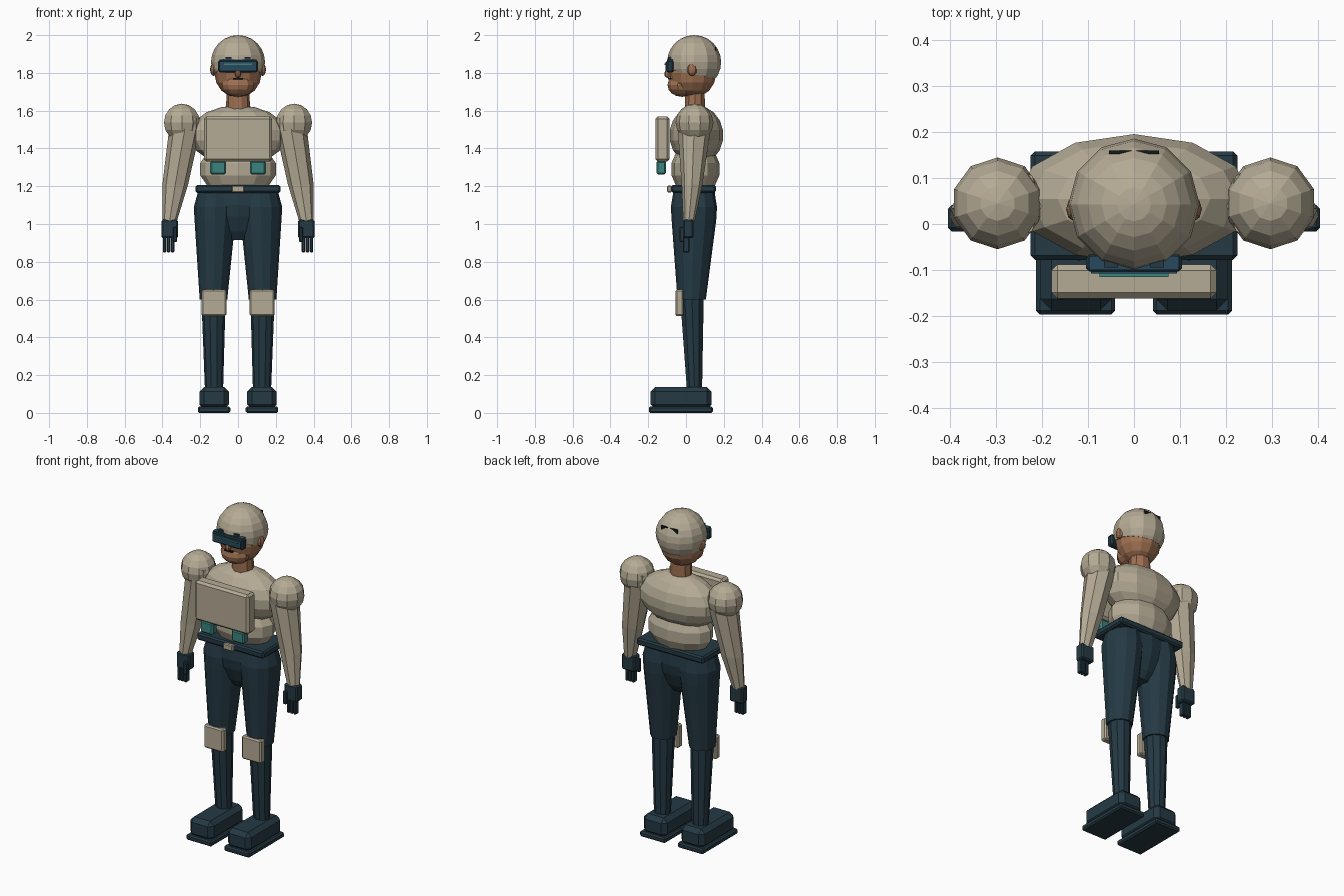
import bpy, bmesh, math
from mathutils import Vector

if "Cube" in bpy.data.objects:
    bpy.data.objects.remove(bpy.data.objects["Cube"])


def material(name, rgb):
    m = bpy.data.materials.new(name)
    m.diffuse_color = (*rgb, 1)
    m.use_nodes = True
    m.node_tree.nodes["Principled BSDF"].inputs["Base Color"].default_value = m.diffuse_color
    return m


BEIGE = material("sand fabric", (0.46, 0.405, 0.30))
NAVY = material("dark navy", (0.018, 0.042, 0.058))
BLUE = material("visor blue", (0.02, 0.068, 0.11))
SKIN = material("skin", (0.35, 0.165, 0.085))
TEAL = material("teal", (0.045, 0.23, 0.21))
BLACK = material("near black", (0.006, 0.009, 0.012))


def finish(name, bm, mat):
    bmesh.ops.recalc_face_normals(bm, faces=bm.faces)
    me = bpy.data.meshes.new(name)
    bm.to_mesh(me)
    bm.free()
    me.materials.append(mat)
    ob = bpy.data.objects.new(name, me)
    bpy.context.collection.objects.link(ob)
    return ob


def box(name, x, y, z, mat, bevel=0.0):
    """Box from (min, max) ranges with an optional one-step bevel."""
    bm = bmesh.new()
    bmesh.ops.create_cube(bm, size=1)
    for v in bm.verts:
        v.co = Vector([(r[0] + r[1]) / 2 + c * (r[1] - r[0]) for r, c in zip((x, y, z), v.co)])
    if bevel:
        bmesh.ops.bevel(bm, geom=bm.edges[:], offset=bevel, segments=1, affect='EDGES')
    return finish(name, bm, mat)


def ball(name, centre, radii, mat, segs=12, rings=8, cut=None):
    """Faceted ellipsoid; cut = (point, normal) removes the part below that plane."""
    bm = bmesh.new()
    bmesh.ops.create_uvsphere(bm, u_segments=segs, v_segments=rings, radius=1)
    for v in bm.verts:
        v.co = Vector([c + r * k for c, r, k in zip(centre, radii, v.co)])
    if cut:
        bmesh.ops.bisect_plane(bm, geom=bm.verts[:] + bm.edges[:] + bm.faces[:],
                               plane_co=cut[0], plane_no=cut[1], clear_inner=True)
        bmesh.ops.holes_fill(bm, edges=[e for e in bm.edges if e.is_boundary])
    return finish(name, bm, mat)


def limb(name, rings, mat, sides=10):
    """Loft through (x, y, z, rx, ry) rings."""
    bm = bmesh.new()
    loops = []
    for x, y, z, rx, ry in rings:
        loops.append([bm.verts.new((x + rx * math.cos(2 * math.pi * i / sides),
                                    y + ry * math.sin(2 * math.pi * i / sides), z))
                      for i in range(sides)])
    for a, b in zip(loops, loops[1:]):
        for i in range(sides):
            j = (i + 1) % sides
            bm.faces.new((a[i], a[j], b[j], b[i]))
    bm.faces.new(loops[0])
    bm.faces.new(loops[-1])
    return finish(name, bm, mat)


def span(s, a, b):
    return tuple(sorted((s * a, s * b)))


# Head
ball("head", (0, 0.035, 1.80), (0.125, 0.125, 0.132), SKIN)
ball("jaw", (0, -0.02, 1.735), (0.09, 0.078, 0.062), SKIN, 10, 8)
ball("nose", (0, -0.095, 1.795), (0.016, 0.02, 0.022), SKIN, 8, 6)
box("mouth", (-0.027, 0.027), (-0.094, -0.08), (1.765, 1.773), BLACK)
ball("helmet", (0, 0.043, 1.857), (0.143, 0.143, 0.143), BEIGE, 12, 12,
     ((0, 0.18, 1.765), (0, 0.2, 1)))
limb("neck", [(0, 0.047, 1.58, 0.064, 0.056), (0, 0.047, 1.74, 0.06, 0.054)], SKIN)
box("helmet_seam", (-0.055, 0.055), (0.153, 0.160), (1.90, 1.936), BLACK)

# Visor
box("visor", (-0.105, 0.105), (-0.104, -0.066), (1.802, 1.868), NAVY, 0.008)
box("visor_lens", (-0.094, 0.094), (-0.108, -0.10), (1.812, 1.858), BLUE)
box("visor_strip", (-0.075, 0.075), (-0.115, -0.108), (1.842, 1.85), TEAL)
box("visor_top", (-0.098, 0.098), (-0.1, -0.07), (1.866, 1.871), BLUE)

# Torso
ball("chest", (0, 0.055, 1.47), (0.26, 0.143, 0.158), BEIGE, 12, 9)
ball("abdomen", (0, 0.05, 1.29), (0.205, 0.13, 0.145), BEIGE, 12, 7)
box("chest_plate", (-0.18, 0.18), (-0.162, -0.088), (1.33, 1.57), BEIGE, 0.013)
box("belt", (-0.225, 0.225), (-0.078, 0.158), (1.165, 1.207), NAVY, 0.009)
box("buckle", (-0.033, 0.033), (-0.1, -0.075), (1.168, 1.204), BEIGE, 0.005)
limb("pelvis", [(0, 0.042, 0.915, 0.055, 0.045), (0, 0.042, 0.96, 0.10, 0.075),
                (0, 0.042, 1.04, 0.185, 0.105), (0, 0.042, 1.10, 0.215, 0.115),
                (0, 0.042, 1.175, 0.205, 0.11)], NAVY, 12)

for s, side in ((-1, "left"), (1, "right")):
    ball(side + "_ear", (s * 0.13, 0.032, 1.818), (0.018, 0.026, 0.034), SKIN, 8, 6)
    box(side + "_visor_clip", span(s, 0.035, 0.065), (-0.095, -0.07), (1.868, 1.885), NAVY)

    # Pouches under the chest plate
    box(side + "_pouch", span(s, 0.063, 0.147), (-0.156, -0.106), (1.262, 1.335), TEAL, 0.009)

    # Arms
    ball(side + "_shoulder", (s * 0.297, 0.045, 1.537), (0.1, 0.1, 0.1), BEIGE, 10, 8)
    limb(side + "_arm", [(s * 0.275, 0.045, 1.56, 0.075, 0.085),
                         (s * 0.282, 0.043, 1.50, 0.083, 0.087),
                         (s * 0.332, 0.032, 1.21, 0.068, 0.055),
                         (s * 0.363, 0.015, 1.01, 0.038, 0.03)], BEIGE, 8)

    # Hands
    box(side + "_palm", span(s, 0.318, 0.405), (-0.016, 0.041), (0.925, 1.023), NAVY, 0.008)
    for i in range(3):
        x = 0.337 + i * 0.021
        box(f"{side}_finger_{i + 1}", span(s, x, x + 0.018), (-0.015, 0.018),
            (0.85, 0.935), NAVY, 0.004)
    box(side + "_thumb", span(s, 0.322, 0.345), (-0.034, -0.012), (0.905, 0.985), NAVY, 0.005)

    # Legs
    limb(side + "_thigh", [(s * 0.115, 0.042, 1.165, 0.098, 0.11),
                           (s * 0.12, 0.042, 1.09, 0.114, 0.122),
                           (s * 0.122, 0.042, 1.02, 0.108, 0.118),
                           (s * 0.13, 0.03, 0.60, 0.073, 0.075)], NAVY, 12)
    limb(side + "_shin", [(s * 0.13, 0.03, 0.66, 0.066, 0.068),
                          (s * 0.127, 0.045, 0.12, 0.048, 0.042)], NAVY, 10)
    box(side + "_knee_pad", span(s, 0.062, 0.193), (-0.056, -0.014), (0.512, 0.652), BEIGE, 0.008)

    # Boots
    box(side + "_sole", span(s, 0.041, 0.213), (-0.197, 0.143), (0.0, 0.033), NAVY, 0.008)
    box(side + "_boot", span(s, 0.048, 0.205), (-0.188, 0.136), (0.02, 0.137), NAVY, 0.025)
